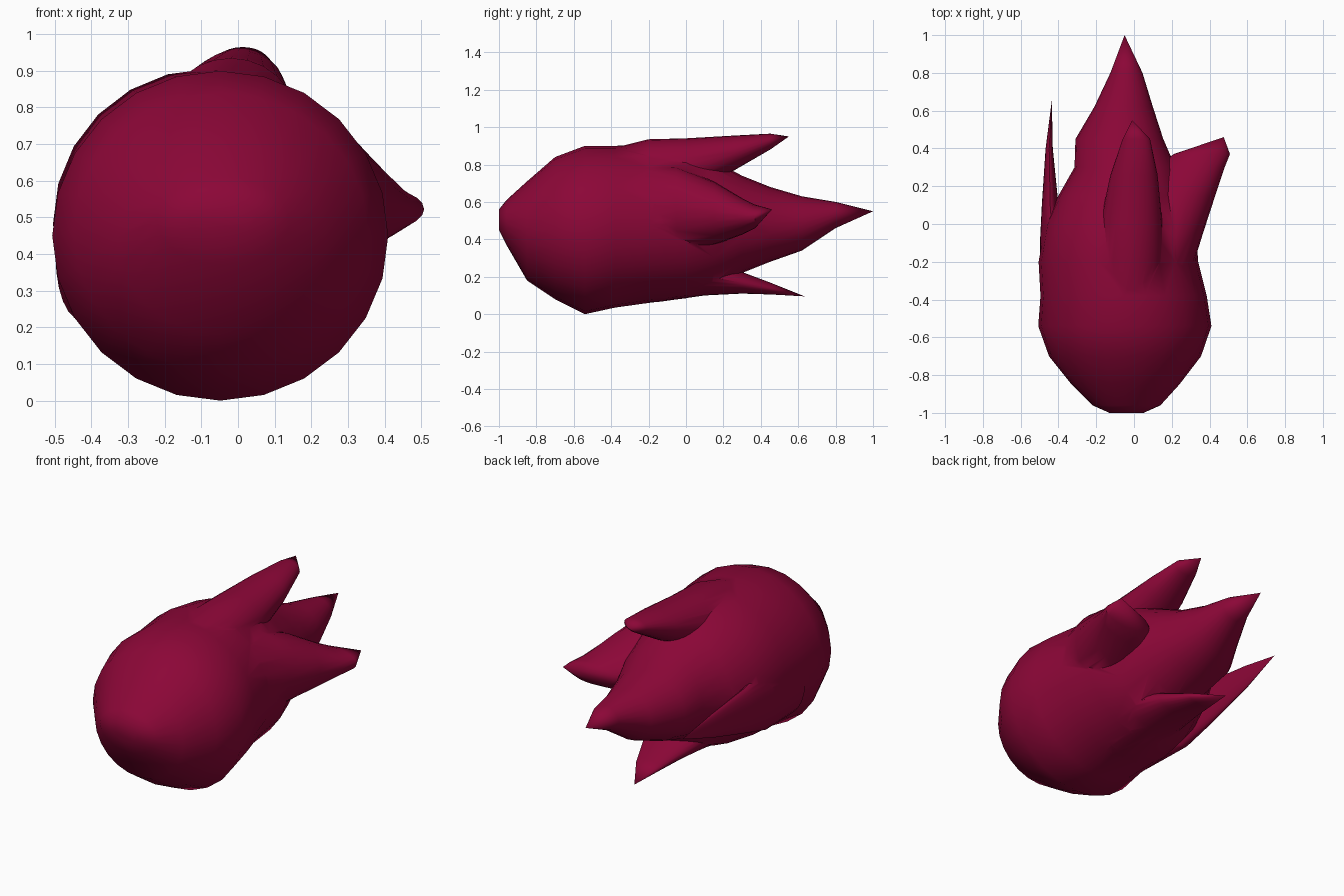
import bpy, bmesh, math

if "Cube" in bpy.data.objects:
    bpy.data.objects.remove(bpy.data.objects["Cube"])

mat = bpy.data.materials.new("crimson")
mat.diffuse_color = (0.26, 0.002, 0.038, 1)
mat.use_nodes = True
mat.node_tree.nodes["Principled BSDF"].inputs["Base Color"].default_value = mat.diffuse_color


def loft(name, rings, tip=None, n=24):
    """Skin of elliptical rings (y, x0, x1, z0, z1), closed by an optional tip point."""
    bm = bmesh.new()
    loops = []
    for y, x0, x1, z0, z1 in rings:
        cx, rx, cz, rz = (x0 + x1) / 2, (x1 - x0) / 2, (z0 + z1) / 2, (z1 - z0) / 2
        loops.append([bm.verts.new((cx + rx * math.cos(2 * math.pi * i / n), y,
                                    cz + rz * math.sin(2 * math.pi * i / n))) for i in range(n)])
    for a, b in zip(loops, loops[1:]):
        for i in range(n):
            j = (i + 1) % n
            bm.faces.new((a[i], a[j], b[j], b[i]))
    bm.faces.new(loops[0])
    t = bm.verts.new(tip)
    for i in range(n):
        bm.faces.new((loops[-1][i], loops[-1][(i + 1) % n], t))
    bmesh.ops.recalc_face_normals(bm, faces=bm.faces)
    me = bpy.data.meshes.new(name)
    bm.to_mesh(me)
    bm.free()
    me.materials.append(mat)
    ob = bpy.data.objects.new(name, me)
    bpy.context.collection.objects.link(ob)
    return ob


# rounded head running back into the long central flame
body = loft("fireball_body", [
    (-1.0, -.13, .05, .45, .56), (-.96, -.22, .14, .37, .61), (-.85, -.33, .24, .18, .71),
    (-.7, -.45, .355, .08, .84), (-.54, -.507, .41, .0, .9), (-.38, -.495, .385, .035, .9),
    (-.2, -.505, .34, .06, .905), (0, -.47, .325, .085, .88), (.15, -.40, .27, .13, .82),
    (.3, -.315, .22, .22, .74), (.45, -.31, .155, .28, .68), (.62, -.21, .1, .34, .63),
    (.8, -.125, .045, .46, .6)], (-.05, 1.0, .55))

# surrounding flame tongues
tongues = [
    loft("top_flame", [(-.4, -.18, .1, .6, .885), (-.2, -.2, .16, .6, .935),
                       (0, -.18, .15, .65, .94), (.26, -.125, .125, .77, .955),
                       (.45, -.06, .085, .88, .965)], (-.01, .55, .95)),
    loft("right_flame", [(-.26, -.05, .3, .34, .8), (-.05, -.02, .365, .33, .79),
                         (.15, .0, .43, .37, .71), (.3, .12, .48, .425, .62),
                         (.37, .21, .508, .46, .585)], (.475, .46, .56)),
    loft("left_flame", [(-.4, -.49, -.2, .18, .6), (-.1, -.498, -.36, .22, .57),
                        (.1, -.488, -.40, .28, .54), (.4, -.468, -.43, .37, .51)], (-.435, .655, .455)),
    loft("bottom_flame", [(-.4, -.27, .13, .06, .3), (-.15, -.28, .14, .065, .32),
                          (.1, -.25, .12, .1, .31), (.3, -.2, .07, .11, .225),
                          (.46, -.16, .0, .105, .165)], (-.11, .635, .095)),
]

# fuse into one skin
bpy.context.view_layer.objects.active = body
body.select_set(True)
for t in tongues:
    m = body.modifiers.new("fuse", 'BOOLEAN')
    m.operation, m.solver, m.object = 'UNION', 'EXACT', t
    bpy.ops.object.modifier_apply(modifier=m.name)
    bpy.data.objects.remove(t)
bpy.ops.object.shade_smooth_by_angle(angle=math.radians(40))
